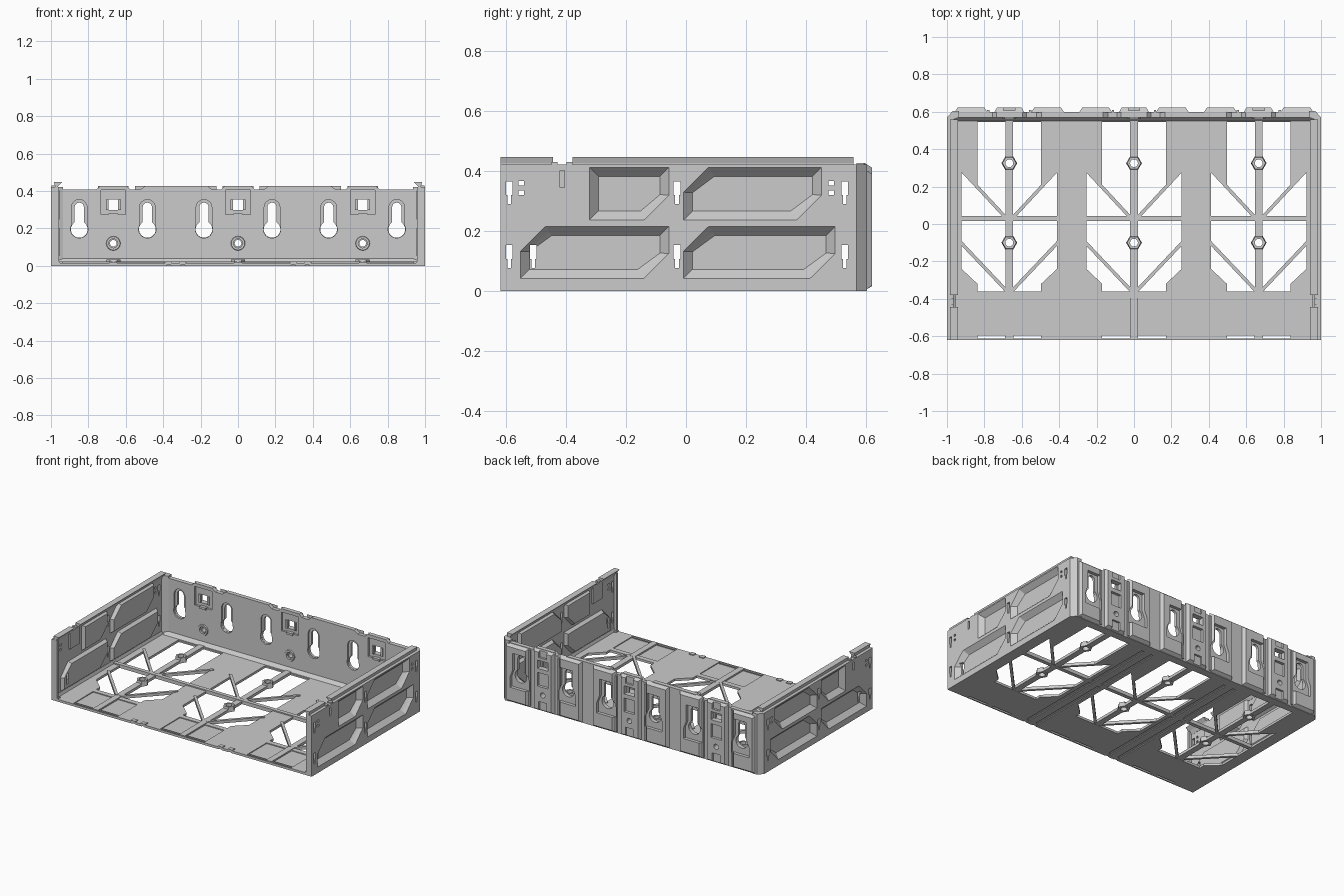
import bpy, bmesh, math

if "Cube" in bpy.data.objects:
    bpy.data.objects.remove(bpy.data.objects["Cube"])

BAYS = (-2/3, 0, 2/3)
MAP = {'x': lambda u, v, w: (w, u, v),
       'y': lambda u, v, w: (u, w, v),
       'z': lambda u, v, w: (u, v, w)}


def rect(u0, u1, v0, v1):
    return [(u0, v0), (u1, v0), (u1, v1), (u0, v1)]


def ngon(cu, cv, r, n=16):
    return [(cu + r*math.cos(2*math.pi*i/n), cv + r*math.sin(2*math.pi*i/n)) for i in range(n)]


def inset(poly, d):
    us, vs = [p[0] for p in poly], [p[1] for p in poly]
    cu, cv = (min(us)+max(us))/2, (min(vs)+max(vs))/2
    hu, hv = (max(us)-min(us))/2, (max(vs)-min(vs))/2
    return [(cu+(u-cu)*(hu-d)/hu, cv+(v-cv)*(hv-d)/hv) for u, v in poly]


def make(name, solids):
    """Each solid is (profile, axis, start, end[, end inset])."""
    bm = bmesh.new()
    for poly, axis, a, b, *d in solids:
        end = inset(poly, d[0]) if d else poly
        f = MAP[axis]
        lo = [bm.verts.new(f(u, v, a)) for u, v in poly]
        hi = [bm.verts.new(f(u, v, b)) for u, v in end]
        n = len(lo)
        bm.faces.new(lo)
        bm.faces.new(hi[::-1])
        for i in range(n):
            bm.faces.new((lo[i], hi[i], hi[(i+1) % n], lo[(i+1) % n]))
    bmesh.ops.recalc_face_normals(bm, faces=bm.faces)
    me = bpy.data.meshes.new(name)
    bm.to_mesh(me)
    bm.free()
    ob = bpy.data.objects.new(name, me)
    bpy.context.collection.objects.link(ob)
    return ob


def apply(ob, mod):
    bpy.context.view_layer.objects.active = ob
    bpy.ops.object.modifier_apply(modifier=mod.name)


def cut(ob, solids):
    c = make("cutter", solids)
    c.hide_render = True
    m = ob.modifiers.new("cut", 'BOOLEAN')
    m.operation, m.solver, m.object, m.use_self = 'DIFFERENCE', 'EXACT', c, True
    apply(ob, m)
    bpy.data.objects.remove(c)


def mirror(ob):
    apply(ob, ob.modifiers.new("mirror", 'MIRROR'))


def strut(p, q, w):
    dx, dy = q[0]-p[0], q[1]-p[1]
    l = math.hypot(dx, dy)
    nx, ny = -dy/l*w/2, dx/l*w/2
    return [(p[0]+nx, p[1]+ny), (q[0]+nx, q[1]+ny), (q[0]-nx, q[1]-ny), (p[0]-nx, p[1]-ny)]


# Floor plate with three open bays, front recesses, slits and underside grooves
floor = make("floor", [(rect(-0.985, 0.985, -0.62, 0.58), 'z', 0, 0.016)])
half = [(0.17, 0.547), (0.17, 0.19), (0.255, 0.285), (0.255, -0.24), (0.17, -0.32), (0.17, -0.36)]
cuts = []
for c in BAYS:
    cuts.append(([(c+u, v) for u, v in half] + [(c-u, v) for u, v in half[::-1]], 'z', -0.1, 0.1))
    for s in (-1, 1):
        x0, x1 = sorted((c+s*0.022, c+s*0.17))
        cuts += [(rect(x0, x1, -0.595, -0.395), 'z', 0.01, 0.1),
                 (rect(x0, x1, -0.611, -0.597), 'z', -0.1, 0.1)]
for x in (-0.37, -0.295, 0.295, 0.37):
    cuts.append((rect(x-0.012, x+0.012, -0.7, 0.53), 'z', -0.1, 0.006))
cut(floor, cuts)

# Lattice: crossbar, bay spines, diagonal struts, sloped edge strips
bars = [(rect(-0.97, 0.97, 0.015, 0.042), 'z', 0, 0.024)]
for c in BAYS:
    bars.append((rect(c-0.021, c+0.021, -0.615, 0.575), 'z', 0.001, 0.02))
    for s in (-1, 1):
        bars += [(strut((c+s*0.268, 0.302), (c+s*0.015, 0.03), 0.018), 'z', 0.002, 0.022),
                 (strut((c+s*0.268, -0.09), (c+s*0.012, -0.36), 0.018), 'z', 0.002, 0.022)]
make("floor_lattice", bars)
make("front_lugs", [(rect(x-0.017, x+0.017, -0.62, -0.59), 'z', 0.004, 0.022)
                    for x in (-0.373, -0.297, 0.297, 0.373, -0.968, 0.968)])

# Hexagonal screw bosses on the spines
spots = [(c, y) for c in BAYS for y in (0.325, -0.1)]
boss = make("screw_bosses", [(ngon(x, y, 0.042, 6), 'z', 0, 0.034, 0.005) for x, y in spots])
cut(boss, [(ngon(x, y, 0.021), 'z', -0.1, 0.1) for x, y in spots])
for ob in ("floor", "floor_lattice"):
    cut(bpy.data.objects[ob], [(ngon(x, y, 0.021), 'z', -0.1, 0.1) for x, y in spots])

# Back wall with stepped top edge and raised outer pads
top = [(0.07, 0.428), (0.09, 0.408), (0.14, 0.408), (0.165, 0.428), (0.495, 0.428), (0.52, 0.408),
       (0.575, 0.408), (0.597, 0.428), (0.735, 0.428), (0.757, 0.408), (0.96, 0.408), (0.96, 0)]
keys = [c+s*0.182 for c in BAYS for s in (-1, 1)]
solids = [([(-u, v) for u, v in top[::-1]] + top, 'y', 0.57, 0.6),
          ([(0.545, 0), (0.545, 0.01), (0.571, 0.04), (0.571, 0)], 'x', -0.96, 0.96)]
for c in BAYS:
    solids.append((rect(c-0.082, c+0.082, 0.0, 0.428), 'y', 0.595, 0.622, 0.016))
    for s in (-1, 1):
        x = c+s*0.112
        solids.append((rect(x-0.006, x+0.006, 0.01, 0.4), 'y', 0.59, 0.61))
        k = c+s*0.205
        solids.append((rect(k-0.09, k+0.09, 0.0, 0.428 if abs(k) < 0.6 else 0.408),
                       'y', 0.595, 0.622, 0.018))
back = make("back_wall", solids)


def slot(x, r, w, ztop):
    """Keyhole outline: round entry below a narrower rounded slot."""
    a0 = math.acos(min(1, w/r))
    start = math.pi - a0
    sweep = math.pi + 2*a0
    pts = [(x+r*math.cos(start+sweep*i/14), 0.195+r*math.sin(start+sweep*i/14)) for i in range(15)]
    return pts + [(x+w*math.cos(math.pi*i/8), ztop+w*math.sin(math.pi*i/8)) for i in range(9)]


bell = [(0.048, 0.35), (0.048, 0.235), (0.07, 0.18), (0.07, 0.11)]
cuts = []
for x in keys:
    cuts += [(slot(x, 0.045, 0.025, 0.313), 'y', 0.5, 0.7),
             (slot(x, 0.0465, 0.042, 0.312), 'y', 0.5, 0.582),
             ([(x+u, v) for u, v in bell] + [(x-u, v) for u, v in bell[::-1]], 'y', 0.6, 0.7)]
for c in BAYS:
    cuts += [(rect(c-0.066, c+0.066, 0.275, 0.405), 'y', 0.5, 0.584),
             (rect(c-0.04, c+0.04, 0.298, 0.355), 'y', 0.5, 0.7),
             (rect(c-0.03, c+0.03, 0.375, 0.5), 'y', 0.608, 0.7),
             (rect(c-0.04, c+0.04, 0.175, 0.27), 'y', 0.603, 0.7),
             (rect(c-0.03, c+0.03, -0.1, 0.07), 'y', 0.608, 0.7),
             (ngon(c, 0.12, 0.018), 'y', 0.5, 0.7),
             (ngon(c, 0.12, 0.026), 'y', 0.5, 0.58)]
cut(back, cuts)

# Screw collars and window catches on the inside of the back wall
collar = make("screw_collars", [(ngon(c, 0.12, 0.04), 'y', 0.575, 0.563, 0.004) for c in BAYS])
cut(collar, [(ngon(c, 0.12, 0.024), 'y', 0.5, 0.7) for c in BAYS])
catch = []
for c in BAYS:
    catch.append((rect(c-0.025, c+0.025, 0.266, 0.28), 'y', 0.562, 0.59))
    for s in (-1, 1):
        catch.append((rect(c+s*0.033-0.007, c+s*0.033+0.007, 0.298, 0.355), 'y', 0.575, 0.59))
make("window_catches", catch)

# Side walls: thin sheet with panels pressed inward


def panel(y0, y1, z0, z1, upper):
    k = 0.085
    p = [(y0, z0), (y1-k, z0), (y1, z0+k), (y1, z1)]
    return p + ([(y0+k, z1), (y0, z1-k)] if upper else [(y0, z1)])


panels = [panel(-0.325, -0.055, 0.235, 0.415, False), panel(-0.01, 0.455, 0.235, 0.415, True),
          panel(-0.555, -0.055, 0.04, 0.217, True), panel(-0.01, 0.50, 0.04, 0.217, True)]
solids = [(rect(-0.62, 0.57, 0, 0.422), 'x', 0.977, 1.0),
          (rect(-0.62, -0.605, 0.0, 0.422), 'x', 0.957, 0.99),
          ([(0.96, 0), (0.99, 0), (0.99, 0.035), (0.975, 0.035)], 'y', -0.615, 0.57)]
solids += [(inset(p, -0.004), 'x', 0.985, 0.955, 0.018) for p in panels]
side = make("side_walls", solids)
cuts = [(p, 'x', 1.002, 0.968, 0.032) for p in panels]
for y, z in ((-0.59, 0.29), (-0.03, 0.29), (0.53, 0.29), (-0.59, 0.077),
             (-0.51, 0.077), (-0.03, 0.077), (0.53, 0.077)):
    cuts.append(([(y-0.006, z), (y+0.006, z), (y+0.006, z+0.03), (y+0.011, z+0.03),
                  (y+0.011, z+0.076), (y-0.011, z+0.076), (y-0.011, z+0.03), (y-0.006, z+0.03)],
                 'x', 0.9, 1.1))
cuts.append((rect(-0.421, -0.406, 0.345, 0.402), 'x', 0.9, 1.1))
for y in (-0.55, 0.485):
    cuts += [(rect(y-0.009, y+0.009, z, z+0.015), 'x', 0.9, 1.1) for z in (0.32, 0.352)]
cut(side, cuts)
mirror(side)

# Flared top rails, split by the clip gap
rail = [(0.976, 0.40), (0.962, 0.425), (0.942, 0.447), (0.985, 0.447), (0.978, 0.425), (0.985, 0.40)]
mirror(make("top_rails", [(rail, 'y', -0.62, -0.445), (rail, 'y', -0.38, 0.56)]))
mirror(make("side_clips", [(rect(-0.465, -0.36, 0.3, 0.42), 'x', 0.966, 0.98),
                           (rect(-0.45, -0.43, 0.405, 0.43), 'x', 0.966, 0.997),
                           (rect(-0.40, -0.38, 0.405, 0.43), 'x', 0.966, 0.997)]))

# Chamfered rear corners
plan = [(1.0, 0.555), (1.0, 0.57), (0.968, 0.605), (0.935, 0.605), (0.935, 0.57), (0.977, 0.555)]
mirror(make("rear_corners", [(plan, 'z', 0.0, 0.422)]))
